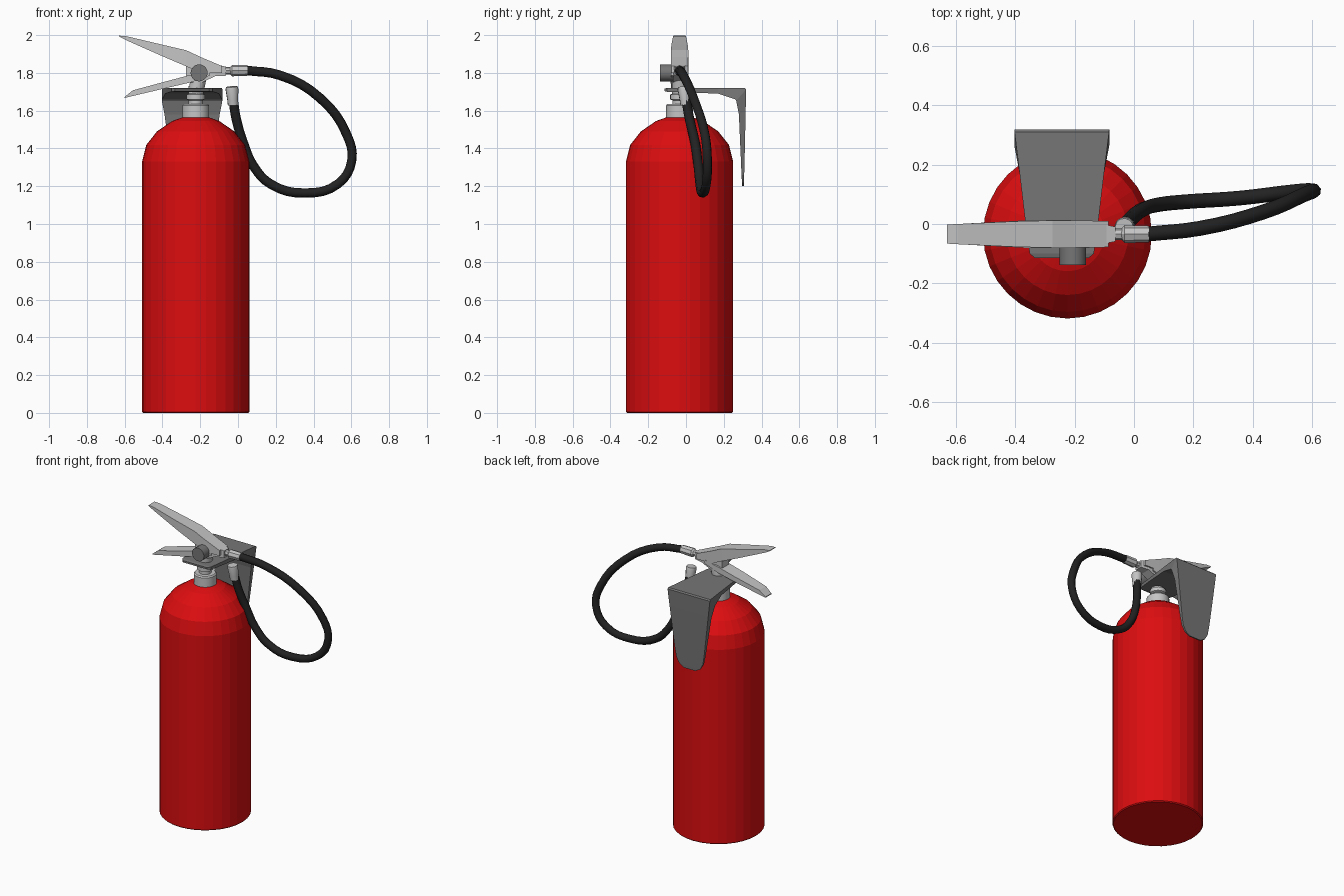
import bpy
import bmesh
from math import cos, sin, pi
from mathutils import Vector

cube = bpy.data.objects.get("Cube")
if cube:
    bpy.data.objects.remove(cube, do_unlink=True)

CX, CY = -0.224, -0.034   # axis of the tank


def material(name, rgb):
    m = bpy.data.materials.new(name)
    m.use_nodes = True
    m.diffuse_color = (*rgb, 1)
    m.node_tree.nodes["Principled BSDF"].inputs["Base Color"].default_value = (*rgb, 1)
    return m


RED = material("red_paint", (0.72, 0.004, 0.005))
SILVER = material("light_metal", (0.56, 0.56, 0.56))
GREY = material("dark_grey_metal", (0.18, 0.18, 0.18))
BLACK = material("black_rubber", (0.016, 0.016, 0.016))


def loft(name, rings, mat, smooth=None):
    """Skin a list of equally long vertex rings and cap both ends."""
    bm = bmesh.new()
    loops = [[bm.verts.new(p) for p in ring] for ring in rings]
    n = len(loops[0])
    for a, b in zip(loops, loops[1:]):
        for i in range(n):
            j = (i + 1) % n
            bm.faces.new((a[i], a[j], b[j], b[i]))
    bm.faces.new(loops[0][::-1])
    bm.faces.new(loops[-1])
    bmesh.ops.recalc_face_normals(bm, faces=bm.faces)
    mesh = bpy.data.meshes.new(name)
    bm.to_mesh(mesh)
    bm.free()
    mesh.materials.append(mat)
    obj = bpy.data.objects.new(name, mesh)
    bpy.context.collection.objects.link(obj)
    if smooth:
        select(obj)
        bpy.ops.object.shade_smooth_by_angle(angle=smooth)
    return obj


def select(obj):
    bpy.ops.object.select_all(action="DESELECT")
    obj.select_set(True)
    bpy.context.view_layer.objects.active = obj


def turned(name, start, end, profile, sides, mat, smooth=None):
    """Round part along start-end; profile holds (fraction, radius) pairs."""
    start, end = Vector(start), Vector(end)
    axis = end - start
    turn = axis.to_track_quat("Z", "Y")
    rings = [[start + axis * t + turn @ Vector((r * cos(2 * pi * i / sides), r * sin(2 * pi * i / sides), 0))
              for i in range(sides)] for t, r in profile]
    return loft(name, rings, mat, smooth)


def slab(name, stations, mat):
    """Lever from (x, bottom, top, half width) stations."""
    rings = [[(x, CY - w, lo), (x, CY + w, lo), (x, CY + w, hi), (x, CY - w, hi)]
             for x, lo, hi, w in stations]
    return loft(name, rings, mat)


# Tank with domed shoulder
turned("tank", (CX, CY, 0), (CX, CY, 1),
       [(0, 0.278), (0.006, 0.284), (1.33, 0.284), (1.418, 0.262), (1.49, 0.205),
        (1.545, 0.125), (1.572, 0.05)], 32, RED)

# Stepped collar and valve stem
turned("neck_collar", (CX, CY, 0), (CX, CY, 1),
       [(1.55, 0.071), (1.628, 0.071), (1.636, 0.064), (1.636, 0.038), (1.655, 0.038),
        (1.66, 0.05), (1.685, 0.05), (1.69, 0.038), (1.73, 0.038)], 20, SILVER, 0.6)
turned("valve_stem", (CX, CY, 1.69), (-0.2, CY, 1.82), [(0, 0.04), (1, 0.042)], 12, SILVER, 0.6)

# Valve head and the two squeeze levers
slab("valve_head", [(-0.275, 1.75, 1.86, 0.036), (-0.19, 1.75, 1.86, 0.036),
                    (-0.12, 1.783, 1.845, 0.036), (-0.063, 1.785, 1.833, 0.025)], SILVER)
slab("upper_lever", [(-0.63, 1.992, 1.997, 0.032), (-0.594, 1.974, 1.995, 0.034),
                     (-0.4, 1.888, 1.949, 0.043), (-0.275, 1.835, 1.92, 0.046),
                     (-0.2, 1.8, 1.885, 0.046), (-0.085, 1.8, 1.836, 0.044)], SILVER)
slab("lower_lever", [(-0.6, 1.667, 1.673, 0.032), (-0.556, 1.678, 1.708, 0.036),
                     (-0.37, 1.722, 1.758, 0.046), (-0.25, 1.75, 1.79, 0.047),
                     (-0.15, 1.785, 1.81, 0.046)], SILVER)

# Pressure gauge on the front
turned("gauge", (-0.206, -0.138, 1.8), (-0.206, -0.06, 1.8), [(0, 0.045), (1, 0.045)], 20, GREY, 0.6)

# Hose fittings
turned("outlet_fitting", (-0.09, CY, 1.811), (0.05, CY, 1.813),
       [(0, 0.02), (0.35, 0.02), (0.42, 0.03), (1, 0.028)], 8, SILVER)
turned("nozzle_tip", (-0.026, -0.002, 1.63), (-0.033, -0.012, 1.727),
       [(0, 0.028), (0.3, 0.029), (0.85, 0.034), (1, 0.031)], 12, SILVER, 0.6)

# Looping hose
path = [(0.045, -0.034, 1.813), (0.22, -0.015, 1.788), (0.434, 0.04, 1.667), (0.575, 0.1, 1.475),
        (0.602, 0.113, 1.335), (0.53, 0.108, 1.213), (0.354, 0.087, 1.164), (0.175, 0.075, 1.21),
        (0.082, 0.065, 1.307), (0.028, 0.048, 1.43), (-0.01, 0.018, 1.56), (-0.026, 0, 1.66)]
curve = bpy.data.curves.new("hose", "CURVE")
curve.dimensions = "3D"
curve.bevel_depth = 0.025
curve.bevel_resolution = 2
curve.resolution_u = 4
curve.use_fill_caps = True
spline = curve.splines.new("BEZIER")
spline.bezier_points.add(len(path) - 1)
for point, co in zip(spline.bezier_points, path):
    point.co = co
    point.handle_left_type = point.handle_right_type = "AUTO"
curve.materials.append(BLACK)
hose = bpy.data.objects.new("hose", curve)
bpy.context.collection.objects.link(hose)
select(hose)
bpy.ops.object.convert(target="MESH")
bpy.ops.object.shade_smooth_by_angle(angle=0.8)

# Bent wall bracket: outer (y, z), inner (y, z), half width
bracket = [((-0.115, 1.716), (-0.115, 1.704), 0.09), ((-0.1, 1.72), (-0.1, 1.7), 0.108),
           ((0.0, 1.72), (0.0, 1.697), 0.122), ((0.17, 1.72), (0.17, 1.69), 0.142),
           ((0.31, 1.72), (0.26, 1.66), 0.159), ((0.318, 1.712), (0.266, 1.652), 0.16),
           ((0.316, 1.6), (0.28, 1.58), 0.146), ((0.31, 1.33), (0.291, 1.33), 0.112),
           ((0.308, 1.26), (0.294, 1.26), 0.1), ((0.307, 1.22), (0.296, 1.22), 0.078),
           ((0.306, 1.2), (0.298, 1.2), 0.042)]
BX = -0.243
loft("wall_bracket", [[(BX - w, *o), (BX + w, *o), (BX + w, *i), (BX - w, *i)]
                      for o, i, w in bracket], GREY)
